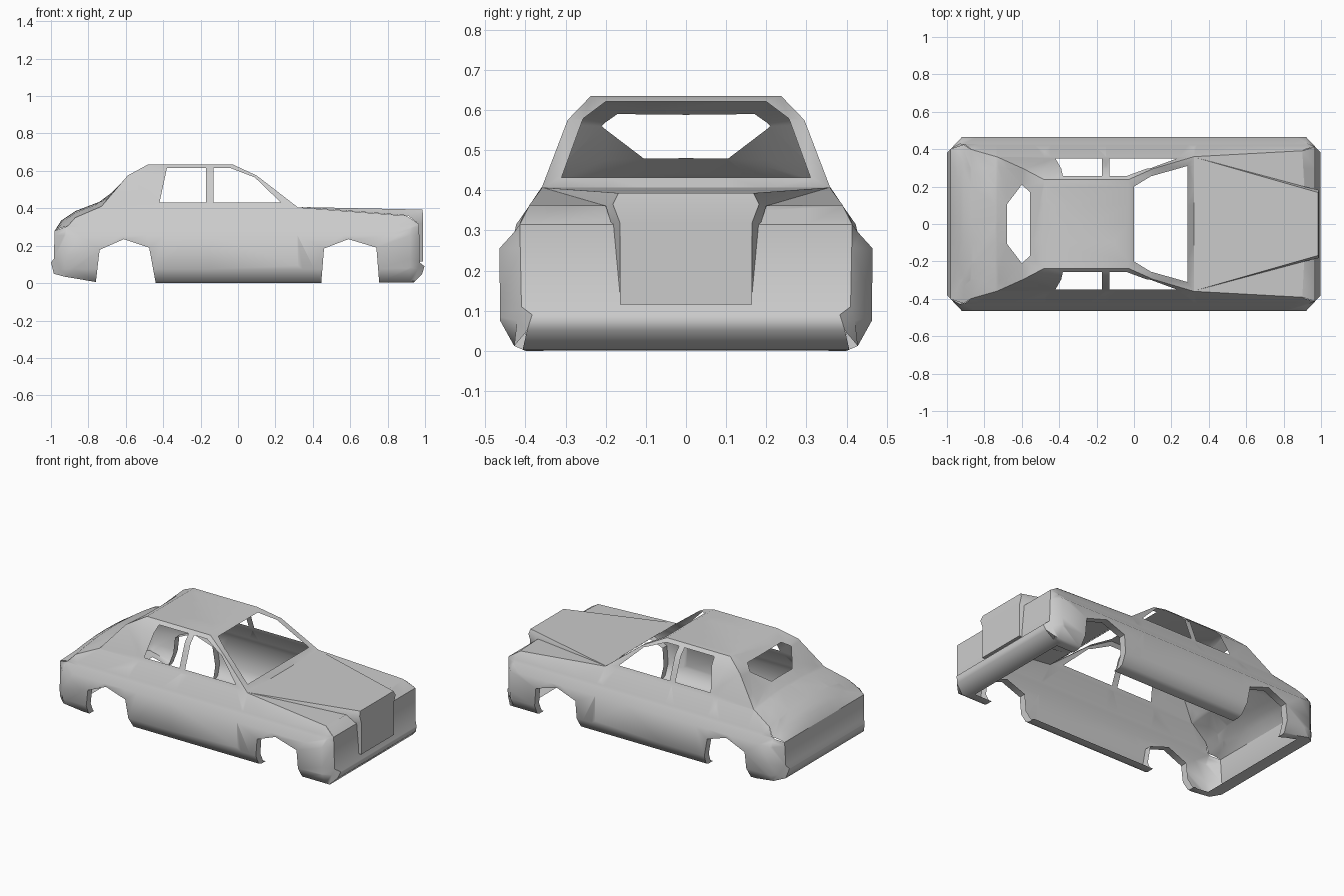
import bpy, bmesh
from mathutils import Vector

if "Cube" in bpy.data.objects:
    bpy.data.objects.remove(bpy.data.objects["Cube"])

# Profile data: body half-width by height, roofline at the edge and on the centreline
WIDTH = [(0, .40), (.012, .428), (.075, .463), (.255, .465), (.297, .427), (.315, .423), (.405, .36), (.575, .295), (.635, .237)]
EDGE = [(-.98, .28), (-.91, .305), (-.87, .35), (-.73, .41), (-.59, .575), (-.48, .635),
        (-.03, .635), (.1, .575), (.32, .405), (.9, .36), (.968, .315)]
CENTRE = [(-.98, .28), (-.945, .335), (-.87, .385), (-.74, .435), (-.68, .48), (-.6, .556), (-.56, .585),
          (-.48, .635), (-.03, .635), (.1, .575), (.32, .405), (.9, .36), (.968, .315)]
FRONT = [(.968, .315), (.972, .11), (.997, .09), (.985, .05), (.94, .003)]
REAR = [(-.93, .035), (-.985, .05), (-1, .11), (-.985, .13), (-.98, .28)]


def interp(table, v):
    if v <= table[0][0]:
        return table[0][1]
    for (a, p), (b, q) in zip(table, table[1:]):
        if v <= b:
            return p + (q - p) * (v - a) / (b - a)
    return table[-1][1]


def half_width(x, z):
    return min(interp(WIDTH, z), .465 - max(0, abs(x) - .92) * 1.06)


def fill(loops, to3d):
    """Flat sheet from an outline and its holes."""
    bm = bmesh.new()
    for loop in loops:
        vs = [bm.verts.new(to3d(*p)) for p in loop]
        for a, b in zip(vs, vs[1:] + vs[:1]):
            bm.edges.new((a, b))
    bmesh.ops.triangle_fill(bm, edges=bm.edges[:], use_beauty=True)
    return bm


def slice_at(bm, axis, levels):
    n = Vector((0, 0, 0))
    n[axis] = 1
    for v in levels:
        bmesh.ops.bisect_plane(bm, geom=bm.verts[:] + bm.edges[:] + bm.faces[:],
                               plane_co=n * v, plane_no=n, dist=1e-5)


def face_towards(bm, d):
    bm.normal_update()
    for f in bm.faces:
        if f.normal.dot(Vector(d)) < 0:
            f.normal_flip()


def finish(bm, name, mirror=False, angle=.8):
    me = bpy.data.meshes.new(name)
    bm.to_mesh(me)
    bm.free()
    ob = bpy.data.objects.new(name, me)
    bpy.context.collection.objects.link(ob)
    if mirror:
        m = ob.modifiers.new("mirror", 'MIRROR')
        m.use_axis = (False, True, False)
    bpy.ops.object.select_all(action='DESELECT')
    ob.select_set(True)
    bpy.context.view_layer.objects.active = ob
    bpy.ops.object.shade_smooth_by_angle(angle=angle)
    return ob


# Body sides: outline with wheel arches, two window holes, bent to the width profile
arches = [(.755, .003), (.74, .19), (.59, .235), (.46, .185), (.445, 0),
          (-.44, 0), (-.475, .19), (-.61, .235), (-.74, .178), (-.76, .006)]
rear_window = [(-.42, .43), (-.38, .615), (-.17, .615), (-.17, .43)]
front_window = [(-.13, .43), (-.13, .615), (-.04, .615), (.09, .565), (.23, .43)]
bm = fill([FRONT + arches + REAR + EDGE[1:-1], rear_window, front_window], lambda x, z: (x, 0, z))
slice_at(bm, 2, [z for z, _ in WIDTH[1:-1]])
slice_at(bm, 0, [-.92, -.73, -.48, -.15, .32, .6, .92])
face_towards(bm, (0, 1, 0))
for v in bm.verts:
    v.co.y = half_width(v.co.x, v.co.z)
# inward lip round sills and arches
rim = [e for e in bm.edges if e.is_boundary and sum(v.co.z for v in e.verts) < .48
       and abs(e.verts[0].co.x + e.verts[1].co.x) < 1.88]
ext = bmesh.ops.extrude_edge_only(bm, edges=rim)
for v in ext['geom']:
    if isinstance(v, bmesh.types.BMVert):
        v.co.y -= .045
bmesh.ops.recalc_face_normals(bm, faces=bm.faces[:])
if sum(f.normal.y * f.calc_area() for f in bm.faces) < 0:
    bmesh.ops.reverse_faces(bm, faces=bm.faces[:])
finish(bm, "body_side", mirror=True)

# Roof, bonnet and boot: one sheet in plan, windscreen and rear window holes, raised to the roofline
side = [(x, half_width(x, z)) for x, z in EDGE]
outline = side + [(x, -y) for x, y in reversed(side)]


def sym(half):
    return half + [(x, -y) for x, y in reversed(half)]


windscreen = sym([(.0, .2), (.09, .255), (.285, .31)])
back_glass = sym([(-.555, .17), (-.6, .21), (-.68, .105)])
bm = fill([outline, windscreen, back_glass], lambda x, y: (x, y, 0))
slice_at(bm, 0, sorted({x for x, _ in EDGE[1:-1] + CENTRE[1:-1]}))
slice_at(bm, 1, [-.3, -.2, -.1, 0, .1, .2, .3])
face_towards(bm, (0, 0, 1))
for v in bm.verts:
    ze, zc = interp(EDGE, v.co.x), interp(CENTRE, v.co.x)
    t = min(1, abs(v.co.y) / half_width(v.co.x, ze))
    v.co.z = ze + (zc - ze) * (1 - t * t)
# drop the bonnet faces hidden under the raised bonnet below
hidden = [f for f in bm.faces if .32 < f.calc_center_median().x < .9
          and abs(f.calc_center_median().y) < .2]
bmesh.ops.delete(bm, geom=hidden, context='FACES')
finish(bm, "roof_bonnet_and_boot")


# Front and rear ends: rows stretched across the car
def end_panel(rows, name, d):
    bm = bmesh.new()
    pairs = [[bm.verts.new((x, s * half_width(x, z), z)) for s in (1, -1)] for x, z in rows]
    for (a, b), (c, e) in zip(pairs, pairs[1:]):
        bm.faces.new((a, b, e, c))
    face_towards(bm, (d, 0, .01))
    finish(bm, name, angle=1.3)


end_panel(FRONT + [(.88, .001)], "front_end", 1)
end_panel([(-.88, .027)] + REAR, "rear_end", -1)

# Raised bonnet fanning from the cowl corners to the upright grille
bm = bmesh.new()
half = [(.32, .358, .407), (.985, .168, .393), (.91, .2, .361), (.99, .182, .365),
        (.99, .165, .32), (.99, .165, .115), (.968, .165, .115), (.96, .187, .32)]
L = [bm.verts.new(p) for p in half]
R = [bm.verts.new((x, -y, z)) for x, y, z in half]
corner = [bm.verts.new((.9, s * .391, .362)) for s in (1, -1)]
for s, c in zip((L, R), corner):
    for idx in ((0, 2, 1), (1, 2, 3), (2, 7, 4, 3), (4, 7, 6, 5)):
        bm.faces.new([s[i] for i in idx])
    bm.faces.new((s[0], c, s[2]))
for a, b in ((0, 1), (1, 3), (3, 4), (4, 5), (5, 6)):
    bm.faces.new((L[a], L[b], R[b], R[a]))
bmesh.ops.recalc_face_normals(bm, faces=bm.faces[:])
finish(bm, "bonnet_and_grille")
